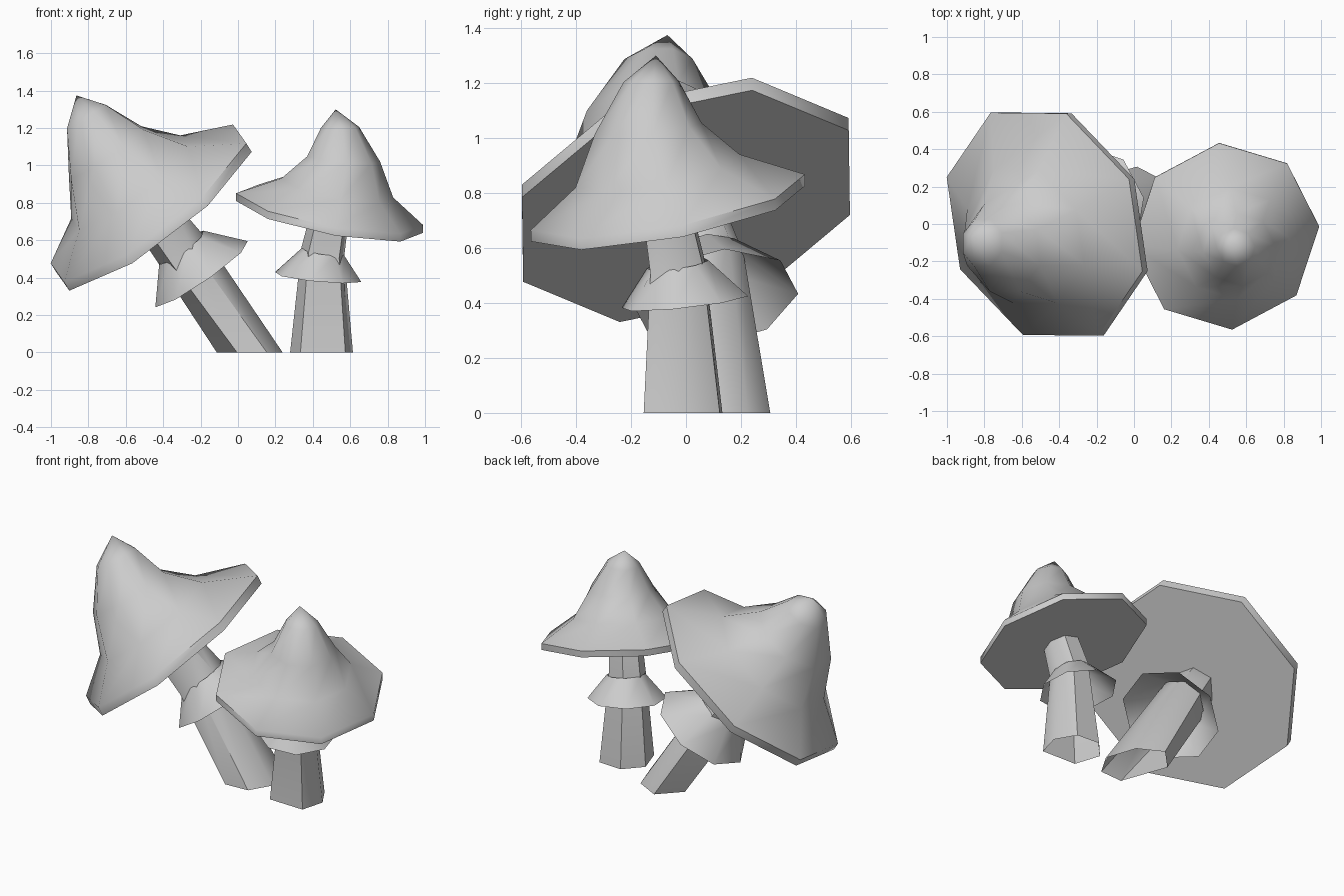
import bpy, bmesh, math
from mathutils import Vector, Matrix

if "Cube" in bpy.data.objects:
    bpy.data.objects.remove(bpy.data.objects["Cube"])

S = math.sqrt(0.5)


def ring(sides, r, h, shift=0.0, tilt=0.0, phase=0.0):
    """Polygon ring in cap space, shifted and tilted along the lean (45 degree) direction."""
    pts = []
    for i in range(sides):
        a = math.radians(phase) + 2 * math.pi * i / sides
        x, y = r * math.cos(a), r * math.sin(a)
        z = h - math.tan(tilt) * (x + y) * S
        pts.append(Vector((x + shift * S, y + shift * S, z)))
    return pts


def loft(name, rings, tip=None, close_bottom=False):
    """Skin a list of rings, optionally with a pointed top and a flat underside."""
    bm = bmesh.new()
    loops = [[bm.verts.new(p) for p in r] for r in rings]
    n = len(loops[0])
    for lo, hi in zip(loops, loops[1:]):
        for i in range(n):
            j = (i + 1) % n
            bm.faces.new((lo[i], lo[j], hi[j], hi[i]))
    if tip is not None:
        t = bm.verts.new(tip)
        for i in range(n):
            bm.faces.new((loops[-1][i], loops[-1][(i + 1) % n], t))
    if close_bottom:
        bm.faces.new(loops[0][::-1])
    me = bpy.data.meshes.new(name)
    bm.to_mesh(me)
    bm.free()
    ob = bpy.data.objects.new(name, me)
    bpy.context.collection.objects.link(ob)
    bpy.ops.object.select_all(action='DESELECT')
    ob.select_set(True)
    bpy.context.view_layer.objects.active = ob
    bpy.ops.object.shade_smooth_by_angle(angle=math.radians(50))
    return ob


def mushroom(prefix, frame):
    def place(pts):
        return [frame @ p for p in pts]

    # pointed eight-sided cap with a thin rim and flat underside
    cap = [ring(8, .51, 0), ring(8, .51, .04, .01), ring(8, .305, .164, -.014),
           ring(8, .195, .326, -.02, .14), ring(8, .10, .484, .045, .27)]
    loft(prefix + "_cap", [place(r) for r in cap],
         tip=frame @ Vector((.097 * S, .097 * S, .569)), close_bottom=True)

    # flared skirt around the stem, open underneath
    loft(prefix + "_skirt", [place(ring(8, .235, -.333, 0, .12, 29)),
                             place(ring(8, .115, -.191, 0, .05, 29))])

    # uneven six-sided stem, open at the ground
    angles = (136, 216, 265, 320, 381, 435)
    radii = (.18, .20, .17, .16, .16, .175)

    def stem_ring(scale, h, shift):
        return [frame @ Vector((r * scale * math.cos(math.radians(a)) + shift * S,
                                r * scale * math.sin(math.radians(a)) + shift * S, h))
                for a, r in zip(angles, radii)]

    base = stem_ring(1, -.717, -.12)
    for p in base:
        p.z = 0
    loft(prefix + "_stem", [base, stem_ring(.68, -.191, 0), stem_ring(.6, .01, 0)])


# upright small mushroom
n = Vector((.19, -.19, 1)).normalized()
tilt = Vector((0, 0, 1)).rotation_difference(n).to_matrix().to_4x4()
small = (Matrix.Translation((.49, -.065, .725)) @ tilt
         @ Matrix.Rotation(math.radians(95), 4, 'Z'))
mushroom("small_mushroom", small)

# leaning large mushroom, the same shape scaled up
a = Vector((.45, .24, .42)).normalized()
c = a.cross(Vector((-.3, .6, -.04))).normalized()
b = c.cross(a)
turn = Matrix((a, b, c)).transposed().to_4x4()
large = Matrix.Translation((-.45, 0, .752)) @ turn @ Matrix.Scale(1.3, 4)
mushroom("large_mushroom", large)
